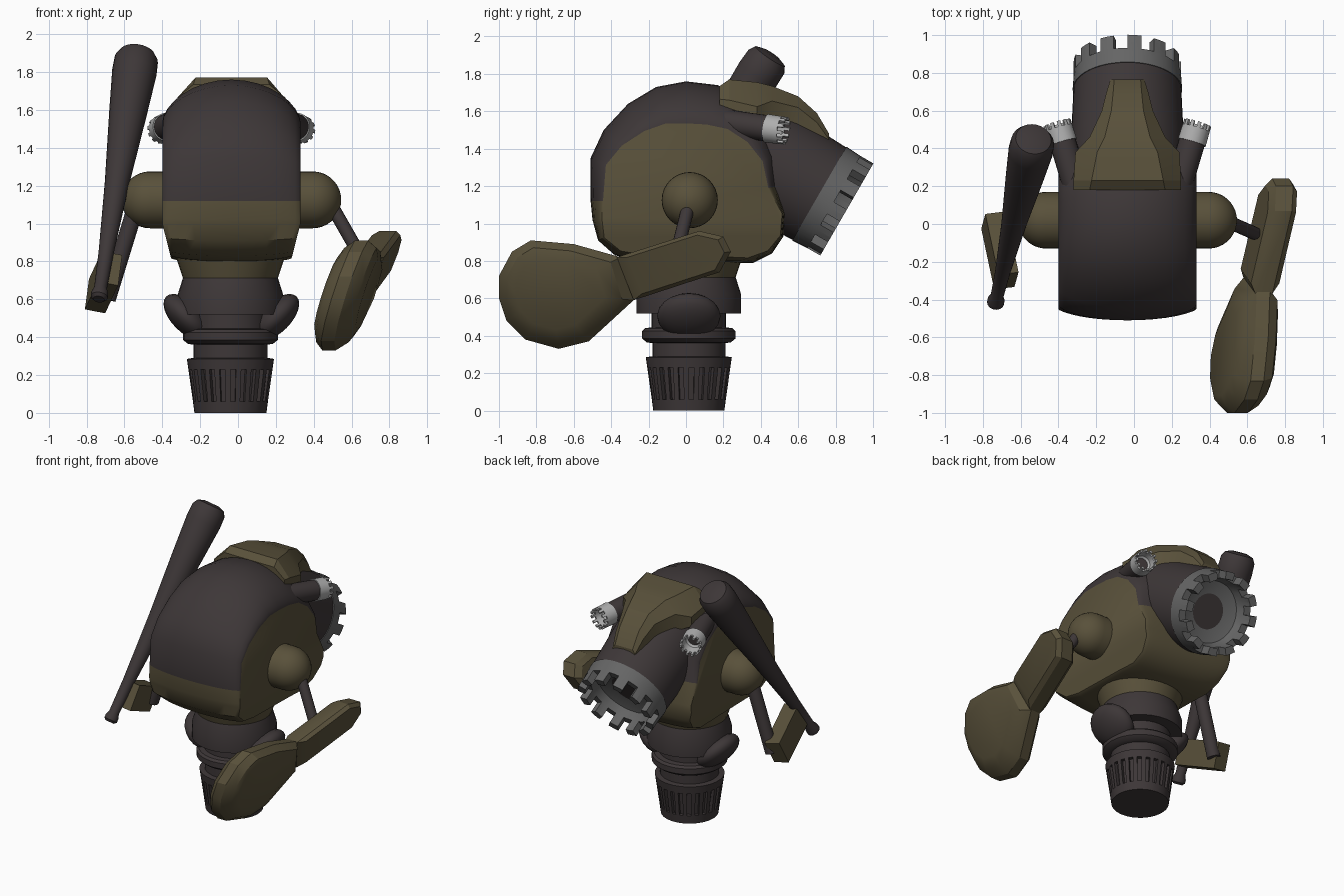
import bpy, bmesh, math
from mathutils import Vector, Matrix

if "Cube" in bpy.data.objects:
    bpy.data.objects.remove(bpy.data.objects["Cube"])

CX = -0.035  # body centre line


def material(name, rgb):
    m = bpy.data.materials.new(name)
    m.use_nodes = True
    m.diffuse_color = (*rgb, 1)
    m.node_tree.nodes["Principled BSDF"].inputs["Base Color"].default_value = (*rgb, 1)
    return m


DARK = material("dark brown", (0.047, 0.038, 0.039))
OLIVE = material("olive", (0.100, 0.082, 0.043))
GREY = material("mid grey", (0.13, 0.13, 0.13))
LIGHT = material("light grey", (0.42, 0.42, 0.42))


def finish(name, bm, mats, angle=35):
    bmesh.ops.recalc_face_normals(bm, faces=bm.faces)
    me = bpy.data.meshes.new(name)
    bm.to_mesh(me)
    bm.free()
    for m in mats:
        me.materials.append(m)
    me.shade_smooth()
    me.set_sharp_from_angle(angle=math.radians(angle))
    ob = bpy.data.objects.new(name, me)
    bpy.context.collection.objects.link(ob)
    return ob


def loft(rings):
    """Skin equal-length point rings and cap both ends; side faces come back as rows."""
    bm = bmesh.new()
    vs = [[bm.verts.new(p) for p in r] for r in rings]
    n = len(vs[0])
    rows = [[bm.faces.new((a[i], a[(i + 1) % n], b[(i + 1) % n], b[i])) for i in range(n)]
            for a, b in zip(vs, vs[1:])]
    caps = [bm.faces.new(vs[0]), bm.faces.new(vs[-1])]
    return bm, rows, caps


def lathe(profile, origin, axis, segs=32):
    """Loft circles of (radius, distance) along an axis."""
    rot = Vector(axis).to_track_quat('Z', 'Y')
    ang = [2 * math.pi * i / segs for i in range(segs)]
    return loft([[Vector(origin) + rot @ Vector((r * math.cos(a), r * math.sin(a), h))
                  for a in ang] for r, h in profile])


def turned(name, profile, origin, axis, mat, segs=32):
    return finish(name, lathe(profile, origin, axis, segs)[0], [mat])


def push(bm, faces, offset):
    """Extrude each face on its own and move it by offset(face)."""
    for f in bmesh.ops.extrude_discrete_faces(bm, faces=faces)["faces"]:
        bmesh.ops.translate(bm, verts=f.verts, vec=offset(f))


def rod(name, a, b, r, mat):
    d = Vector(b) - Vector(a)
    return turned(name, [(r, 0), (r, d.length)], a, d, mat, 16)


def toothed_ring(name, origin, axis, r, depth, tooth, mat):
    bm, rows, _ = lathe([(r, 0), (r * .98, depth), (r * .8, depth), (r * .72, depth * .4),
                         (r * .4, depth * .1)], origin, axis, 48)
    up = Vector(axis).normalized() * tooth
    push(bm, [f for i, f in enumerate(rows[1]) if i % 4 < 2], lambda f: up)
    return finish(name, bm, [mat])


# Body: side outline as (y, z, shrink toward the flat side panel)
outline = [(-.51, 1.12, .87), (-.51, 1.35, .84), (-.44, 1.5, .78), (-.31, 1.64, .72),
           (-.16, 1.73, .68), (0, 1.76, .65), (.17, 1.74, .66), (.32, 1.67, .7),
           (.44, 1.54, .75), (.5, 1.38, .82), (.5, 1.2, .88), (.53, 1.05, .97),
           (.52, .93, .97), (.46, .84, .95), (.36, .79, .92), (.2, .79, .9),
           (-.25, .80, .9), (-.38, .83, .92), (-.47, .91, .93), (-.5, 1.02, .9)]
rings = []
for step in range(-8, 9):
    t = math.sin(step / 8 * math.pi / 2)
    bulge = max(0, 1 - t * t) ** .6
    ring = []
    for y, z, f in outline:
        k = f + (1 - f) * bulge
        ring.append((CX + .365 * t, y * k, 1.12 + (z - 1.12) * k))
    rings.append(ring)
bm, rows, caps = loft(rings)
for row in rows:
    for f in row:
        f.material_index = int(f.calc_center_median().z < 1.14)
for f in caps:
    f.material_index = 1
bmesh.ops.bisect_plane(bm, geom=bm.verts[:] + bm.edges[:] + bm.faces[:],
                       plane_co=(0, 0, 1), plane_no=(0, 0, 1))
for v in bm.verts:
    if v.co.z < 1:
        v.co.x = CX + (v.co.x - CX) * (1 - .7 * (1 - v.co.z))
finish("body", bm, [DARK, OLIVE])

# Barrel and its toothed mouth
down = Vector((0, .866, -.5))
mouth = Vector((CX, .86, 1.075))
turned("barrel", [(.29, 0), (.30, .3), (.285, .64)], mouth - down * .8, down, DARK, 36)
toothed_ring("barrel_mouth", mouth - down * .17, down, .29, .09, .08, GREY)

# Raised plate over the hood: (y, top z, top half width, edge half width, edge drop)
plate = [(.18, 1.735, .2, .285, .07), (.23, 1.77, .19, .285, .11), (.38, 1.755, .16, .275, .13),
         (.46, 1.735, .12, .2, .08), (.6, 1.68, .085, .135, .06), (.7, 1.59, .075, .11, .05),
         (.765, 1.48, .07, .09, .03)]
bm, _, _ = loft([[(CX - b, y, z - d), (CX - a, y, z), (CX + a, y, z), (CX + b, y, z - d),
                  (CX + b, y, z - .2), (CX - b, y, z - .2)] for y, z, a, b, d in plate])
finish("hood_plate", bm, [OLIVE], 20)

# Side tubes and shoulders
for s, side in ((1, "left"), (-1, "right")):
    axis = Vector((s * .28, .94, -.13)).normalized()
    tip = Vector((CX + s * .372, .535, 1.495))
    turned(side + "_side_tube", [(.06, 0), (.07, .1), (.07, .33)], tip - axis * .42, axis, DARK, 24)
    toothed_ring(side + "_tube_tip", tip - axis * .11, axis, .076, .08, .03, LIGHT)
    dome = [(.15 * math.cos(a), .43 + .15 * math.sin(a))
            for a in (math.pi / 2 * i / 9 for i in range(9))]
    turned(side + "_shoulder", [(.15, .3)] + dome + [(.01, .58)], (CX, .02, 1.125), (s, 0, 0), OLIVE)

# Neck, collar, flange and slotted base
foot = (CX - .005, .015, 0)
turned("neck", [(.31, .9), (.28, .8), (.25, .71)][::-1], foot, (0, 0, 1), OLIVE)
turned("collar", [(.24, .52), (.28, .52), (.28, .62), (.25, .715)], foot, (0, 0, 1), DARK)
turned("stem", [(.195, .27), (.195, .36), (.225, .365), (.25, .385), (.25, .425), (.235, .44),
                (.2, .445), (.2, .53)], foot, (0, 0, 1), DARK)
bm, rows, _ = lathe([(.19, 0), (.198, .06), (.222, .23), (.23, .285), (.2, .29)],
                    foot, (0, 0, 1), 48)


def inward(f):
    c = f.calc_center_median() - Vector(foot)
    return Vector((-c.x, -c.y, 0)) * .12


push(bm, rows[1][::2], inward)
finish("slotted_base", bm, [DARK], 25)

# Rounded pads on both sides of the collar
for s, side in ((1, "left"), (-1, "right")):
    bm = bmesh.new()
    bmesh.ops.create_uvsphere(bm, u_segments=20, v_segments=12, radius=1)
    bm.transform(Matrix.Translation((CX + s * .235, .015, .505))
                 @ Matrix.Rotation(-s * math.radians(45), 4, 'Y')
                 @ Matrix.Diagonal((.155, .17, .08, 1)))
    finish(side + "_collar_pad", bm, [DARK], 50)

# Left arm and paddle, both slabs lying in one leaning plane
rod("left_arm", (.48, .02, 1.12), (.64, -.05, .84), .035, DARK)


def slab(name, points, layers, mat):
    cy = sum(p[0] for p in points) / len(points)
    cz = sum(p[1] for p in points) / len(points)
    rings = []
    for dx, k in layers:
        ring = []
        for y, z in points:
            y, z = cy + (y - cy) * k, cz + (z - cz) * k
            ring.append((.585 + .33 * (z - .62) + .13 * (y + .65) + dx, y, z))
        rings.append(ring)
    return finish(name, loft(rings)[0], [mat], 28)


slab("paddle_handle", [(-.37, .82), (.07, .96), (.2, .93), (.24, .85), (.18, .74), (-.28, .59)],
     [(-.075, .85), (-.045, 1), (.045, 1), (.075, .85)], OLIVE)
slab("paddle_blade", [(-.35, .82), (-.6, .89), (-.83, .91), (-.93, .85), (-1, .72), (-1, .6),
                      (-.96, .48), (-.86, .38), (-.68, .33), (-.52, .37), (-.28, .59)],
     [(-.11, .66), (-.085, .86), (-.04, 1), (.03, 1), (.085, .86), (.11, .66)], OLIVE)

# Right arm, grip block and bat
rod("right_arm", (-.53, .02, 1.12), (-.69, .0, .6), .045, DARK)
bm = bmesh.new()
bmesh.ops.create_cube(bm, size=1)
bm.transform(Matrix.Translation((-.71, -.14, .69)) @ Matrix.Rotation(math.radians(12), 4, 'Z')
             @ Matrix.Rotation(math.radians(-24), 4, 'X') @ Matrix.Rotation(math.radians(12), 4, 'Y')
             @ Matrix.Diagonal((.11, .36, .18, 1)))
finish("grip_block", bm, [OLIVE])
turned("bat", [(.03, 0), (.045, .015), (.045, .04), (.034, .07), (.04, .3), (.065, .75),
               (.1, 1.2), (.118, 1.46), (.115, 1.54), (.095, 1.575), (.05, 1.59)],
       (-.735, -.425, .6), (.205, .885, 1.31), DARK, 24)
